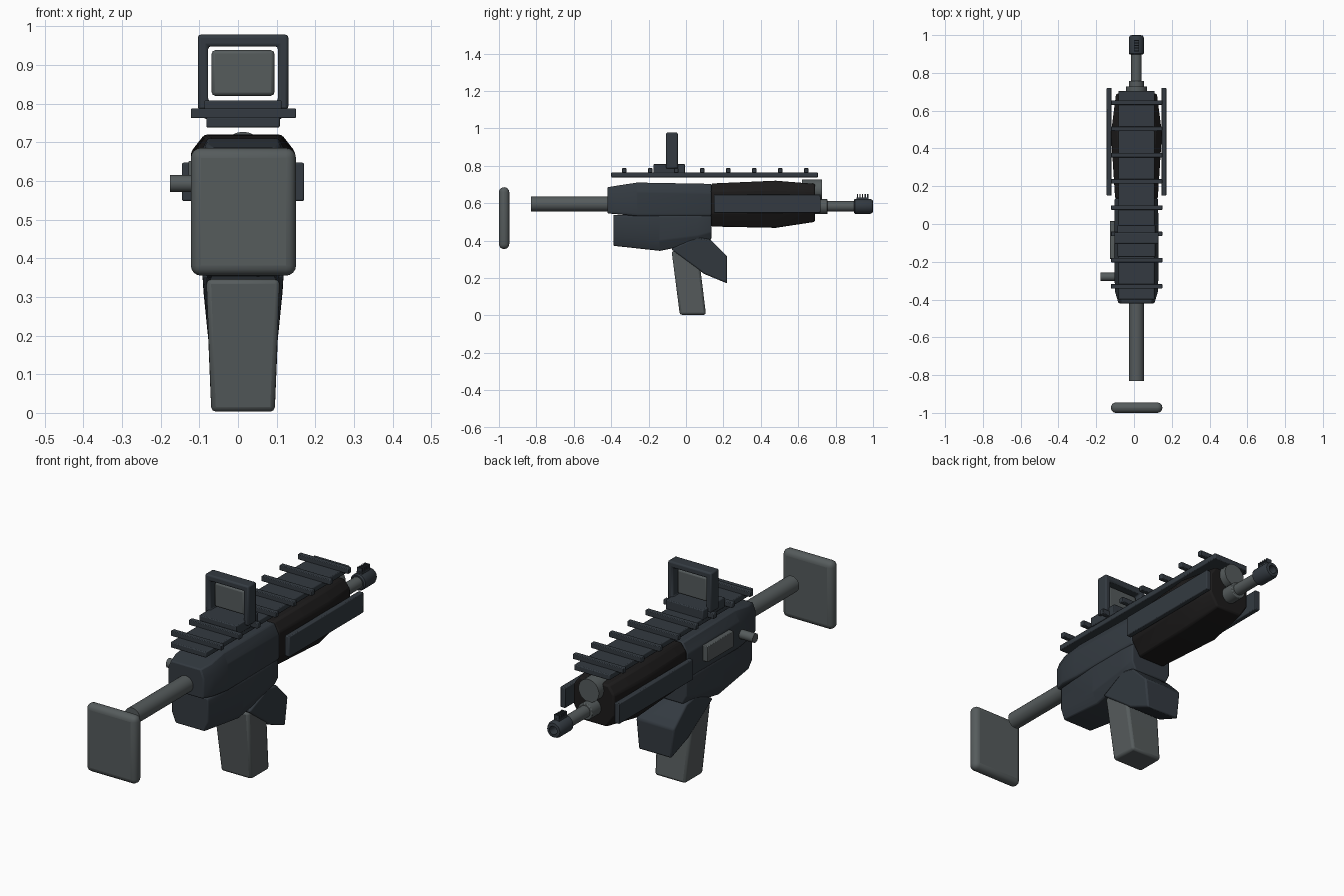
import bpy, bmesh, math
from mathutils import Matrix, Vector

if "Cube" in bpy.data.objects:
    bpy.data.objects.remove(bpy.data.objects["Cube"])

CX = 0.013  # shared centre line


def material(name, rgb):
    m = bpy.data.materials.new(name)
    m.diffuse_color = (*rgb, 1)
    m.use_nodes = True
    m.node_tree.nodes["Principled BSDF"].inputs["Base Color"].default_value = m.diffuse_color
    return m


GREY = material("grey metal", (0.092, 0.106, 0.108))
SLATE = material("dark slate", (0.033, 0.042, 0.052))
BLACK = material("black polymer", (0.012, 0.011, 0.011))


def finish(name, bm, mat, bevel=0.0, segments=2):
    bmesh.ops.recalc_face_normals(bm, faces=bm.faces)
    me = bpy.data.meshes.new(name)
    bm.to_mesh(me)
    bm.free()
    ob = bpy.data.objects.new(name, me)
    bpy.context.collection.objects.link(ob)
    me.materials.append(mat)
    if bevel:
        b = ob.modifiers.new("soft edges", 'BEVEL')
        b.width, b.segments = bevel, segments
        b.limit_method, b.angle_limit = 'ANGLE', math.radians(25)
    bpy.ops.object.select_all(action='DESELECT')
    ob.select_set(True)
    bpy.context.view_layer.objects.active = ob
    bpy.ops.object.shade_smooth_by_angle(angle=math.radians(35))
    return ob


def box(name, x, y, z, mat, bevel=0.004, segments=2):
    bm = bmesh.new()
    bmesh.ops.create_cube(bm, size=1)
    for v in bm.verts:
        v.co = Vector([(a + b) / 2 + c * (b - a) for (a, b), c in zip((x, y, z), v.co)])
    return finish(name, bm, mat, bevel, segments)


def skin(name, rings, mat, bevel):
    """Join matching closed rings and cap both ends."""
    bm = bmesh.new()
    vs = [[bm.verts.new(p) for p in r] for r in rings]
    n = len(rings[0])
    for a, b in zip(vs, vs[1:]):
        for i in range(n):
            j = (i + 1) % n
            bm.faces.new((a[i], a[j], b[j], b[i]))
    bm.faces.new(vs[0])
    bm.faces.new(vs[-1])
    return finish(name, bm, mat, bevel)


def body(name, sections, mat, bevel=0.008):
    """Sections: y, half width, bottom z, top z, bottom inset, bottom rise, top inset, top drop."""
    rings = []
    for y, h, zb, zt, bi, br, ti, td in sections:
        half = [(h - bi, zb), (h, zb + br), (h, zt - td), (h - ti, zt)]
        rings.append([(CX + a, y, z) for a, z in half]
                     + [(CX - a, y, z) for a, z in reversed(half)])
    return skin(name, rings, mat, bevel)


def slab(name, profile, mat, bevel=0.008):
    """Side profile of (y, z, half width), mirrored about the centre line."""
    return skin(name, [[(CX + s * h, y, z) for y, z, h in profile] for s in (-1, 1)], mat, bevel)


def lathe(name, profile, z, mat, bevel=0.0, sides=24):
    """Profile of (y, radius) turned about the lengthwise axis."""
    rings = []
    for y, r in profile:
        rings.append([(CX + r * math.cos(t), y, z + r * math.sin(t))
                      for t in (2 * math.pi * i / sides for i in range(sides))])
    return skin(name, rings, mat, bevel)


# Stock
box("butt_pad", (-0.122, 0.15), (-1.0, -0.945), (0.355, 0.685), GREY, 0.026, 4)
lathe("stock_tube", [(-0.83, 0.04), (-0.40, 0.04)], 0.595, GREY)

# Receiver halves
body("upper_receiver", [
    (-0.42, 0.095, 0.545, 0.685, 0.005, 0.01, 0.015, 0.04),
    (-0.36, 0.113, 0.54, 0.695, 0.005, 0.01, 0.018, 0.045),
    (-0.26, 0.117, 0.53, 0.71, 0.005, 0.01, 0.025, 0.05),
    (0.135, 0.115, 0.53, 0.703, 0.005, 0.01, 0.025, 0.05)], SLATE)
body("lower_receiver", [
    (-0.388, 0.098, 0.372, 0.537, 0.02, 0.05, 0.005, 0.01),
    (-0.14, 0.115, 0.345, 0.537, 0.025, 0.055, 0.005, 0.01),
    (0.06, 0.115, 0.385, 0.537, 0.02, 0.04, 0.005, 0.01),
    (0.135, 0.11, 0.405, 0.537, 0.02, 0.04, 0.005, 0.01)], SLATE)

# Grip and the guard in front of it
slab("trigger_guard", [
    (-0.08, 0.355, 0.105), (0.06, 0.42, 0.108), (0.13, 0.406, 0.108),
    (0.22, 0.316, 0.103), (0.22, 0.171, 0.088), (0.096, 0.222, 0.092)], SLATE)
slab("grip", [
    (-0.077, 0.345, 0.095), (-0.033, 0.003, 0.082), (0.107, 0.003, 0.082),
    (0.078, 0.24, 0.092), (0.07, 0.345, 0.095)], GREY, 0.012)

# Handguard with side panels
body("handguard", [
    (0.135, 0.113, 0.475, 0.705, 0.045, 0.07, 0.03, 0.04),
    (0.48, 0.135, 0.468, 0.72, 0.05, 0.08, 0.035, 0.045),
    (0.69, 0.108, 0.50, 0.703, 0.04, 0.06, 0.03, 0.04)], BLACK)
for side, s in (("left", -1), ("right", 1)):
    xs = sorted((CX + s * 0.132, CX + s * 0.158))
    box(side + "_side_panel", xs, (0.15, 0.72), (0.548, 0.647), SLATE)

# Barrel group
lathe("gas_block", [(0.62, 0.055), (0.728, 0.055)], 0.672, GREY)
lathe("barrel_collar", [(0.67, 0.04), (0.757, 0.04)], 0.581, GREY, 0.004)
lathe("barrel", [(0.74, 0.028), (0.91, 0.028)], 0.583, GREY)
lathe("muzzle_brake", [(0.897, 0.034), (0.903, 0.04), (0.985, 0.04), (0.998, 0.034),
                       (1.0, 0.02), (0.95, 0.018)], 0.583, SLATE)
box("front_sight_base", (CX - 0.014, CX + 0.014), (0.912, 0.975), (0.61, 0.63), SLATE, 0)
for i in range(5):
    y = 0.914 + i * 0.0137
    box(f"front_sight_tooth_{i + 1}", (CX - 0.014, CX + 0.014), (y, y + 0.006),
        (0.625, 0.648), SLATE, 0)

# Top rail with cross slats
box("top_rail", (CX - 0.095, CX + 0.095), (-0.40, 0.705), (0.738, 0.765), SLATE)
for i in range(8):
    y = -0.33 + i * 0.139
    box(f"rail_slat_{i + 1}", (-0.122, 0.15), (y - 0.012, y + 0.012), (0.762, 0.787), SLATE, 0.003)

# Optic: base, open frame and lens
box("sight_base", (CX - 0.1, CX + 0.1), (-0.175, -0.005), (0.76, 0.808), SLATE)
bm = bmesh.new()
loops = []
for y in (-0.106, -0.044):
    for x, z0, z1 in ((0.117, 0.785, 0.978), (0.09, 0.806, 0.948)):
        loops.append([bm.verts.new((CX + a, y, b))
                      for a, b in ((-x, z0), (x, z0), (x, z1), (-x, z1))])
for a, b in ((0, 1), (2, 3), (0, 2), (1, 3)):
    for i in range(4):
        j = (i + 1) % 4
        bm.faces.new((loops[a][i], loops[a][j], loops[b][j], loops[b][i]))
finish("sight_frame", bm, SLATE, 0.007)
box("sight_lens", (CX - 0.081, CX + 0.081), (-0.085, -0.065), (0.82, 0.938), GREY, 0.009)

# Left side fittings
box("ejection_cover", (-0.128, -0.09), (-0.185, 0.015), (0.575, 0.652), GREY, 0.003)
bm = bmesh.new()
bmesh.ops.create_cone(bm, cap_ends=True, segments=20, radius1=0.022, radius2=0.022, depth=0.085,
                      matrix=Matrix.Translation((-0.134, -0.28, 0.593))
                      @ Matrix.Rotation(math.pi / 2, 4, 'Y'))
finish("charging_handle", bm, GREY)
